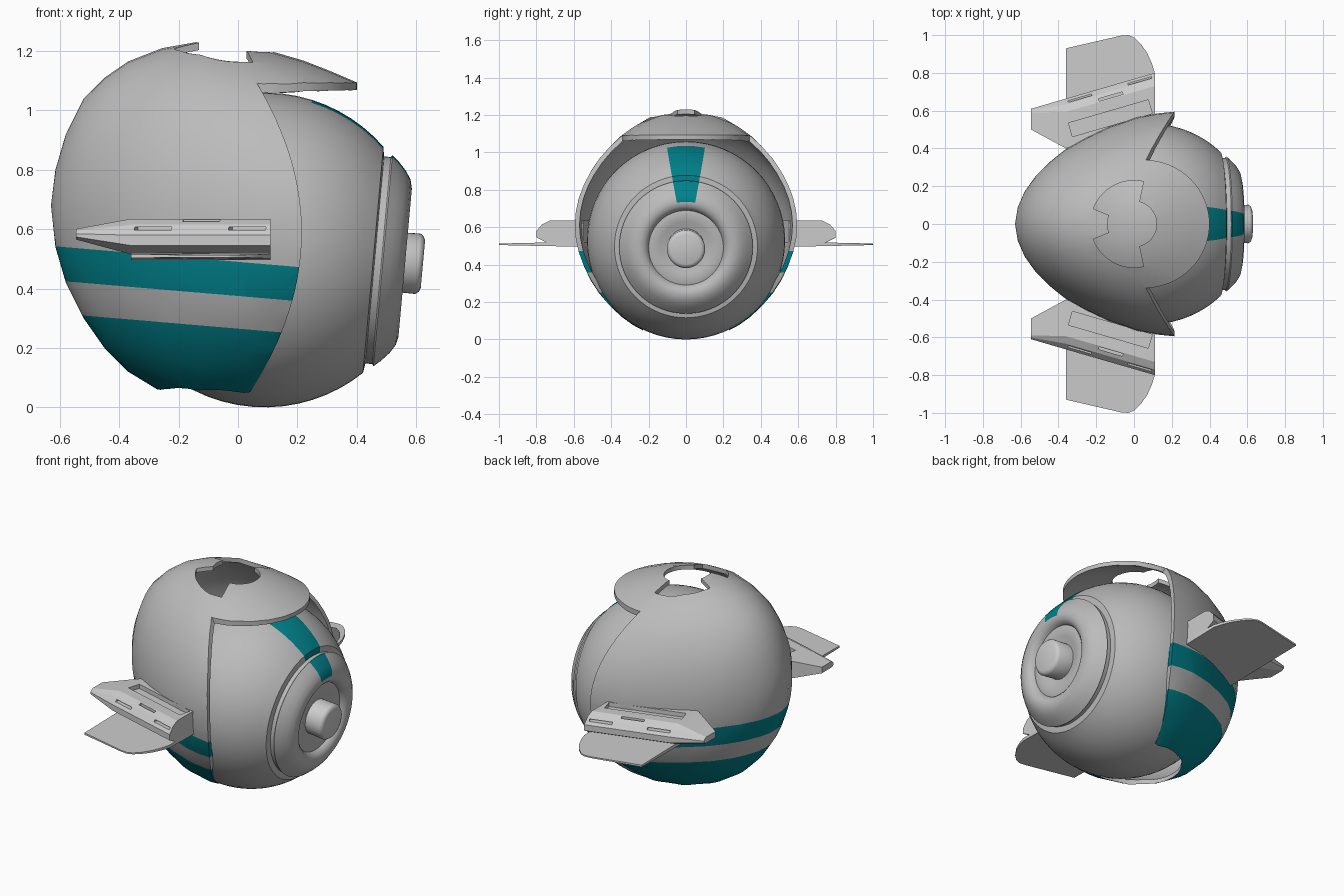
import bpy, bmesh
from math import sin, cos, pi, radians, atan, sqrt
from mathutils import Vector

if "Cube" in bpy.data.objects:
    bpy.data.objects.remove(bpy.data.objects["Cube"])

teal = bpy.data.materials.new("teal")
teal.diffuse_color = (0.0, 0.22, 0.26, 1)
teal.use_nodes = True
teal.node_tree.nodes["Principled BSDF"].inputs["Base Color"].default_value = teal.diffuse_color
grey = bpy.data.materials.new("grey")
grey.diffuse_color = (0.5, 0.5, 0.5, 1)
grey.use_nodes = True
grey.node_tree.nodes["Principled BSDF"].inputs["Base Color"].default_value = grey.diffuse_color


def make(name, bm):
    bmesh.ops.recalc_face_normals(bm, faces=bm.faces)
    me = bpy.data.meshes.new(name)
    bm.to_mesh(me)
    bm.free()
    ob = bpy.data.objects.new(name, me)
    bpy.context.collection.objects.link(ob)
    return ob


def loft(name, rings):
    """Skin closed rings of equal length; one-point rings become poles."""
    bm = bmesh.new()
    vs = [[bm.verts.new(p) for p in r] for r in rings]
    for a, b in zip(vs, vs[1:]):
        n = max(len(a), len(b))
        for i in range(n):
            j = (i + 1) % n
            if len(a) == 1:
                bm.faces.new((a[0], b[i], b[j]))
            elif len(b) == 1:
                bm.faces.new((a[i], a[j], b[0]))
            else:
                bm.faces.new((a[i], a[j], b[j], b[i]))
    for r in (vs[0], vs[-1]):
        if len(r) > 2:
            bm.faces.new(r)
    return make(name, bm)


def prism(name, pts, lo, hi, axis="z"):
    put = (lambda p, h: (p[0], p[1], h)) if axis == "z" else (lambda p, h: (p[0], h, p[1]))
    return loft(name, [[put(p, h) for p in pts] for h in (lo, hi)])


def evaluated(ob):
    bpy.context.view_layer.update()
    dg = bpy.context.evaluated_depsgraph_get()
    return bpy.data.meshes.new_from_object(ob.evaluated_get(dg))


def volume(me):
    bm = bmesh.new()
    bm.from_mesh(me)
    v = abs(bm.calc_volume())
    bm.free()
    return v


def cut(ob, *cutters):
    """Subtract each cutter, falling back to another solver if the result collapses."""
    for c in cutters:
        before = volume(ob.data)
        m = ob.modifiers.new("cut", "BOOLEAN")
        m.operation, m.object = "DIFFERENCE", c
        for solver in ("MANIFOLD", "EXACT", "FLOAT"):
            m.solver = solver
            me = evaluated(ob)
            if 0.4 * before < volume(me) < 0.99999 * before:
                break
        ob.modifiers.clear()
        ob.data = me
        bpy.data.objects.remove(c)


def mirror_y(ob):
    ob.modifiers.new("mirror", "MIRROR").use_axis = (False, True, False)
    me = evaluated(ob)
    ob.modifiers.clear()
    ob.data = me


def smooth(ob, deg):
    bpy.ops.object.select_all(action="DESELECT")
    ob.select_set(True)
    bpy.context.view_layer.objects.active = ob
    bpy.ops.object.shade_smooth_by_angle(angle=radians(deg))


def paint(ob, test):
    ob.data.materials.clear()
    ob.data.materials.append(grey)
    ob.data.materials.append(teal)
    for f in ob.data.polygons:
        f.material_index = 1 if test(f.center, f.normal) else 0


# Tilted axis shared by the ball, face ring and nose
C = Vector((0.09, 0, 0.53))
D = Vector((0.996, 0, -0.09)).normalized()
U = Vector((0.09, 0, 0.996)).normalized()
V = Vector((0, 1, 0))


def lathe(name, prof, n=64):
    rings = []
    for a, r in prof:
        rings.append([C + a * D] if r == 0 else
                     [C + a * D + r * (cos(2 * pi * i / n) * U + sin(2 * pi * i / n) * V) for i in range(n)])
    return loft(name, rings)


def stripe(c):
    """Axial position, radius, and whether a point lies in the top stripe wedge."""
    p = c - C
    a, u = p.dot(D), p.dot(U)
    return a, (p - a * D).length, u > 0 and abs(p.y) < u * 0.198


# Inner ball with flat front
phis = [46.2 + 5.25 * i for i in range(7)] + [77.7 + 102.3 * i / 18 for i in range(1, 18)]
ball = lathe("inner_ball", [(0.372, 0), (0.372, 0.35)] +
             [(0.53 * cos(radians(p)), 0.53 * sin(radians(p))) for p in phis] + [(-0.53, 0)])
paint(ball, lambda c, n: stripe(c)[2] and 0.112 < stripe(c)[0] and stripe(c)[1] > 0.35)
smooth(ball, 30)

# Rounded face ring with dished centre
ring = lathe("face_ring", [(0.34, 0.35), (0.395, 0.35), (0.4, 0.357), (0.425, 0.335), (0.45, 0.308),
                           (0.468, 0.28), (0.475, 0.25), (0.47, 0.225), (0.455, 0.207), (0.44, 0.2),
                           (0.445, 0.18), (0.44, 0.14), (0.425, 0.1), (0.42, 0)])
paint(ring, lambda c, n: stripe(c)[2] and stripe(c)[1] > 0.25 and stripe(c)[0] > 0.396)
smooth(ring, 35)

# Nose button
nose = lathe("nose_button", [(0.40, 0), (0.40, 0.1), (0.518, 0.102), (0.53, 0.093), (0.535, 0.08), (0.535, 0)], 40)
smooth(nose, 50)

# Outer shell: x, top z, bottom z, half width
stations = [(-0.615, 0.80, 0.54, 0.09), (-0.58, 0.92, 0.42, 0.17), (-0.52, 1.04, 0.30, 0.255),
            (-0.45, 1.11, 0.20, 0.325), (-0.37, 1.165, 0.12, 0.39), (-0.255, 1.21, 0.05, 0.455),
            (-0.13, 1.232, 0.005, 0.515), (0.02, 1.217, -0.005, 0.566), (0.12, 1.197, 0.015, 0.585),
            (0.22, 1.168, 0.06, 0.595), (0.31, 1.133, 0.11, 0.595), (0.41, 1.09, 0.15, 0.59),
            (0.48, 1.06, 0.18, 0.58)]


def oval(x, t, b, h, wall=0.0, n=48):
    back = max(0, -x / 0.63) ** 2
    x, d = x + wall * back, wall * sqrt(1 - back)
    return [(x, (h - d) * sin(2 * pi * i / n), (t + b) / 2 + ((t - b) / 2 - d) * cos(2 * pi * i / n))
            for i in range(n)]


shell = loft("outer_shell", [[(-0.63, 0, 0.68)]] + [oval(*s) for s in stations] +
             [oval(*s, 0.025) for s in reversed(stations)] + [[(-0.605, 0, 0.68)]])

# Front opening leaves a rounded brim on top
zs = [-0.2 + 1.7 * i / 32 for i in range(33)]
front = prism("front_cutter", [(0.215 - 0.6 * (z - 0.59) ** 2, z) for z in zs] + [(0.9, 1.5), (0.9, -0.2)],
              -1, 1, "y")
cut(front, prism("brim", [(0.05 + 0.35 * cos(a * pi / 32), 0.34 * sin(a * pi / 32)) for a in range(-16, 17)] +
                 [(-0.6, 0.34), (-0.6, -0.34)], 0.75, 1.8))


# Notched hole on top
def hole_radius(d):
    d = abs(d)
    return 0.12 if d < 77 else 0.23 if d < 160 else 0.14


degs = list(range(-180, -160, 5)) + [-160.5, -159.5] + list(range(-155, -77, 6)) + [-77.5, -76.5] + \
    list(range(-72, 73, 6)) + [76.5, 77.5] + list(range(83, 156, 6)) + [159.5, 160.5] + list(range(165, 180, 5))
hole = prism("hole_cutter", [(hole_radius(d) * cos(radians(d)), hole_radius(d) * sin(radians(d))) for d in degs],
             1.0, 1.5)

# Rounded opening underneath
belly = prism("belly_cutter", [(-0.02 - 0.25 * cos(i * pi / 24), 0.23 * sin(i * pi / 24)) for i in range(-12, 13)] +
              [(0.7, 0.23), (0.7, -0.23)], -0.5, 0.4)
cut(shell, front, hole, belly)

# Tilted colour bands on the shell
SL = 0.085
levels = (0.49, 0.375, 0.265)
bm = bmesh.new()
bm.from_mesh(shell.data)
for z in levels:
    bmesh.ops.bisect_plane(bm, geom=bm.verts[:] + bm.edges[:] + bm.faces[:], dist=1e-5,
                           plane_co=(0, 0, z), plane_no=(SL, 0, 1))
bm.to_mesh(shell.data)
bm.free()


def banded(c, n):
    z = c.z + SL * c.x
    return (levels[1] < z < levels[0] or z < levels[2]) and n.dot(c - Vector((-0.05, 0, 0.62))) > -0.1


paint(shell, banded)
smooth(shell, 32)

# Side pods, one section swept along x and tapering to the rear
rings = []
for x, yo, yi, s in ((0.11, 0.80, 0.55, 1), (-0.36, 0.664, 0.40, 1), (-0.545, 0.61, 0.50, 0.3)):
    sec = [(yo, 0.545), (yo, 0.58), (yo - 0.03 * s, 0.615), (yo - 0.07 * s, 0.635), (yi, 0.635),
           (yi, 0.515), (yo - 0.06 * s, 0.515)]
    rings.append([(x, y, z if s == 1 else 0.583 + (z - 0.575) * s) for y, z in sec])
pod = loft("side_pod", rings)


def slot(x, y, z, l, w, h):
    bpy.ops.mesh.primitive_cube_add(size=1, location=(x, y, z), rotation=(0, 0, atan(0.29)))
    bpy.context.object.scale = (l, w, h)
    return bpy.context.object


# Long recess and three vents
cut(pod, slot(-0.125, 0.56, 0.635, 0.44, 0.075, 0.05), slot(-0.285, 0.662, 0.602, 0.13, 0.08, 0.011),
    slot(-0.123, 0.675, 0.635, 0.13, 0.013, 0.07), slot(0.032, 0.754, 0.602, 0.13, 0.08, 0.011))
mirror_y(pod)
smooth(pod, 20)

# Thin side wings
wing = prism("side_wing", [(-0.36, 0.38), (-0.36, 0.93), (-0.07, 0.997), (-0.03, 1.0), (0.0, 0.988), (0.035, 0.955),
                           (0.07, 0.905), (0.095, 0.85), (0.11, 0.80), (0.11, 0.56)], 0.498, 0.518)
for v in wing.data.vertices:
    v.co.z = 0.509 + (v.co.z - 0.508) * (1.3 - 0.9 * max(0, v.co.y - 0.6) / 0.4)
mirror_y(wing)
smooth(wing, 25)
